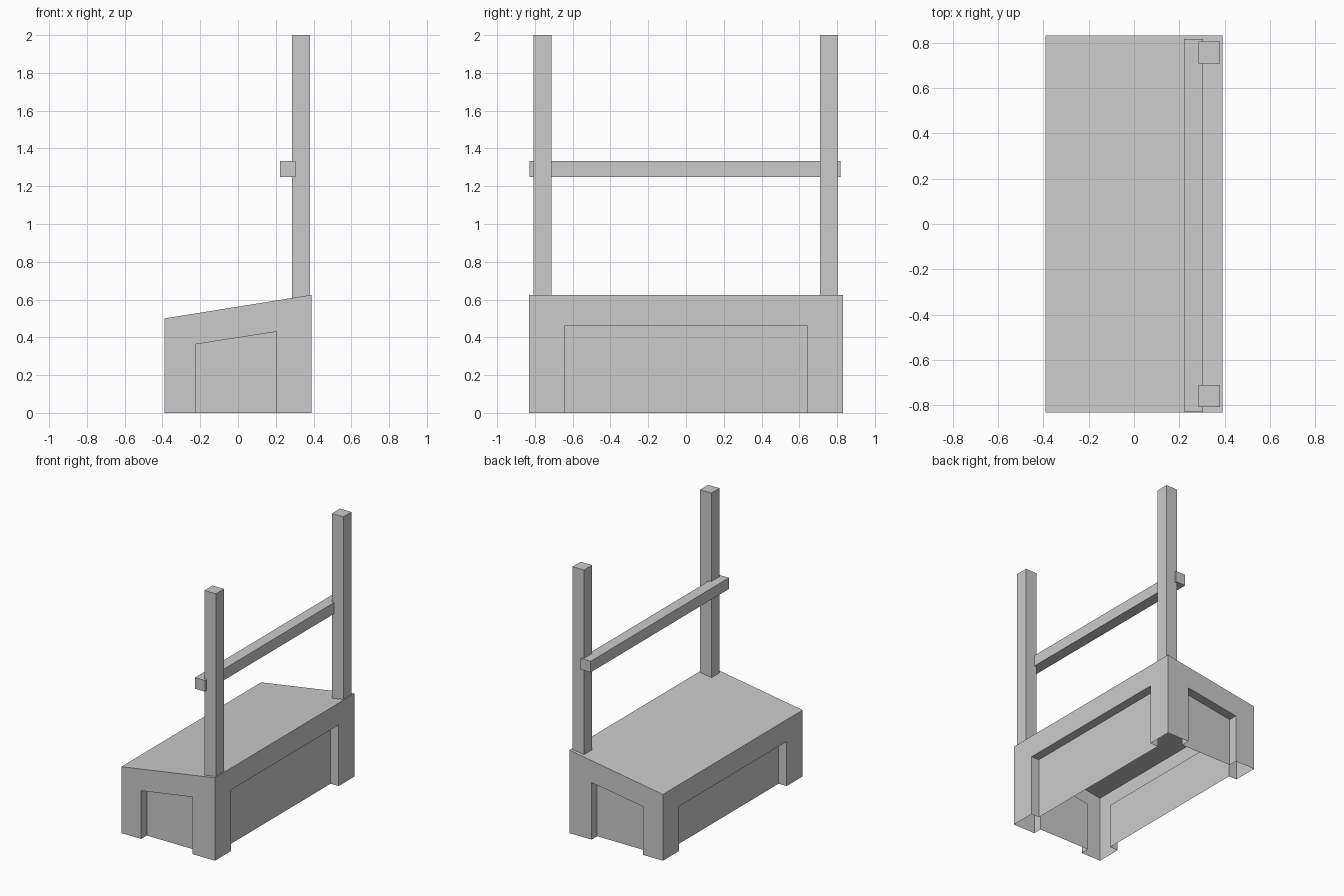
import bpy, bmesh
from mathutils import Vector

if "Cube" in bpy.data.objects:
    bpy.data.objects.remove(bpy.data.objects["Cube"])

HX, HY = 0.39, 0.832          # half width and half length of the base
Z_LOW, Z_HIGH = 0.50, 0.625   # top heights at -x and +x
DEPTH = 0.067                 # recess depth


def top_z(x):
    return Z_LOW + (Z_HIGH - Z_LOW) * (x + HX) / (2 * HX)


def make_object(name, bm):
    mesh = bpy.data.meshes.new(name)
    bm.to_mesh(mesh)
    bm.free()
    obj = bpy.data.objects.new(name, mesh)
    bpy.context.collection.objects.link(obj)
    return obj


def add_face(bm, points):
    bm.faces.new([bm.verts.new(p) for p in points])


def add_wall(bm, a, b, i, j, zi, zj, inward):
    """Wall from a to b (left to right seen from outside), recess from i to j."""
    def at(p, z):
        return Vector((p[0], p[1], z))
    d = Vector((inward[0], inward[1], 0)) * DEPTH
    rim = [at(i, 0), at(i, zi), at(j, zj), at(j, 0)]
    back = [p + d for p in rim]
    add_face(bm, [at(a, 0), *rim, at(b, 0), at(b, top_z(b[0])), at(a, top_z(a[0]))])
    add_face(bm, back[::-1])
    for k in range(3):
        add_face(bm, [rim[k], back[k], back[k + 1], rim[k + 1]])


def box(name, x0, x1, y0, y1, z0, z1):
    bm = bmesh.new()
    bmesh.ops.create_cube(bm, size=1)
    for v in bm.verts:
        v.co = Vector((x1 if v.co.x > 0 else x0,
                       y1 if v.co.y > 0 else y0,
                       z1 if v.co.z > 0 else z0))
    return make_object(name, bm)


# Sloped base: an open-bottomed shell with a recess in each wall
bm = bmesh.new()
XL, XR, ZL, ZR, OY = -0.225, 0.205, 0.363, 0.43, 0.642
add_wall(bm, (-HX, -HY), (HX, -HY), (XL, -HY), (XR, -HY), ZL, ZR, (0, 1))
add_wall(bm, (HX, HY), (-HX, HY), (XR, HY), (XL, HY), ZR, ZL, (0, -1))
add_wall(bm, (HX, -HY), (HX, HY), (HX, -OY), (HX, OY), 0.46, 0.46, (-1, 0))
add_wall(bm, (-HX, HY), (-HX, -HY), (-HX, OY), (-HX, -OY), 0.336, 0.336, (1, 0))
add_face(bm, [(x, y, top_z(x)) for x, y in
              ((-HX, -HY), (HX, -HY), (HX, HY), (-HX, HY))])
bmesh.ops.remove_doubles(bm, verts=bm.verts, dist=1e-4)
make_object("sloped_base", bm)

# Upright posts, with feet cut to follow the slope
for name, y0, y1 in (("front_post", -0.808, -0.712), ("back_post", 0.71, 0.806)):
    post = box(name, 0.286, 0.381, y0, y1, 0.6, 2.0)
    for v in post.data.vertices:
        if v.co.z < 1:
            v.co.z = top_z(v.co.x) - 0.003

# Cross bar between the posts
box("cross_bar", 0.222, 0.305, -0.829, 0.818, 1.25, 1.334)
